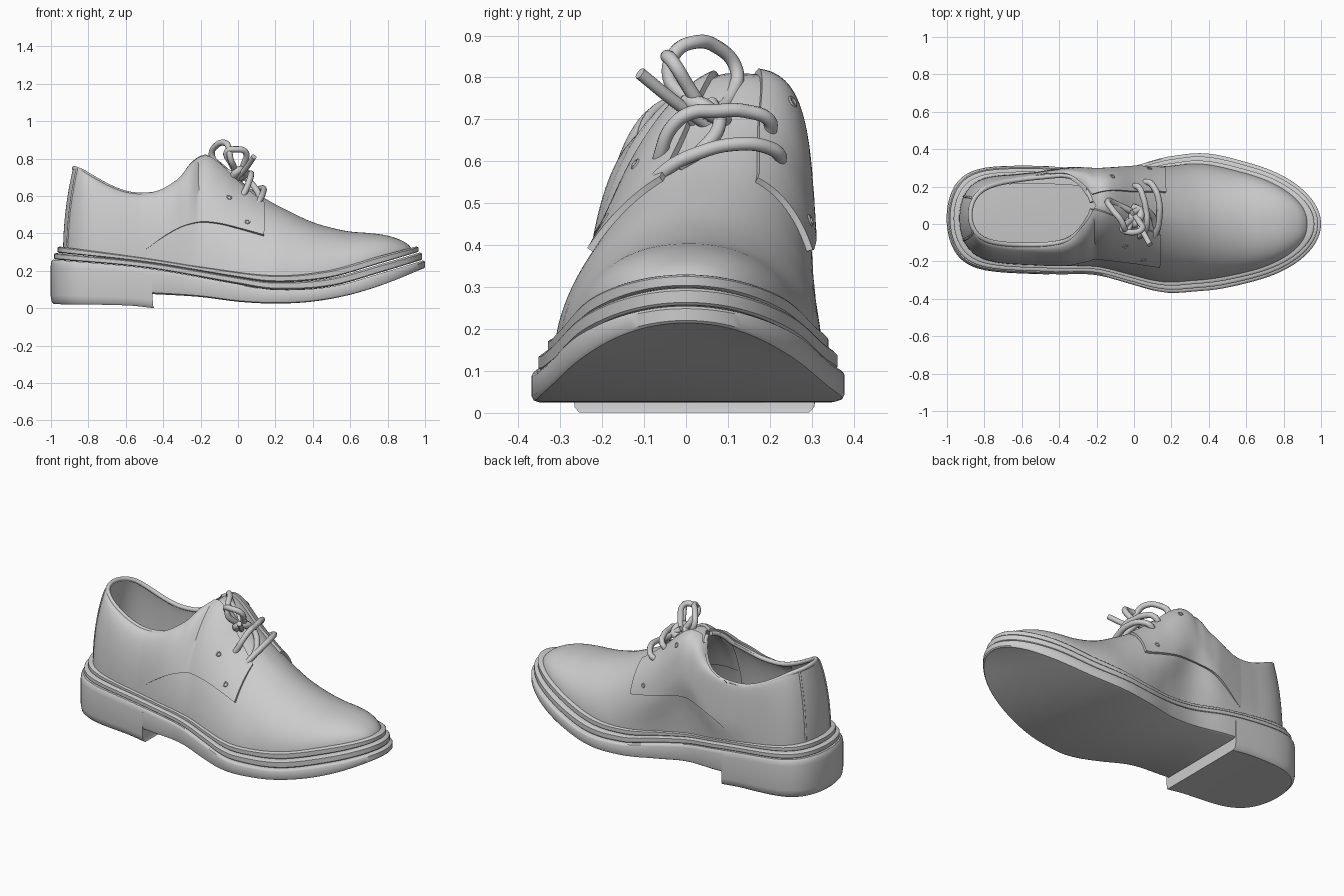
import bpy, bmesh, math
from mathutils import Vector

cube = bpy.data.objects.get("Cube")
if cube:
    bpy.data.objects.remove(cube, do_unlink=True)

grey = bpy.data.materials.new("plain grey")
grey.use_nodes = True
grey.diffuse_color = (0.6, 0.6, 0.6, 1)
grey.node_tree.nodes["Principled BSDF"].inputs["Base Color"].default_value = (0.6, 0.6, 0.6, 1)


def tab(x, pts):
    """Smooth interpolation through (position, value) pairs."""
    if x <= pts[0][0]:
        return pts[0][1]
    if x >= pts[-1][0]:
        return pts[-1][1]
    i = max(k for k in range(len(pts) - 1) if pts[k][0] <= x)

    def slope(k):
        a, b = pts[max(k - 1, 0)], pts[min(k + 1, len(pts) - 1)]
        return (b[1] - a[1]) / (b[0] - a[0])
    (x0, y0), (x1, y1) = pts[i], pts[i + 1]
    h = x1 - x0
    t = (x - x0) / h
    return ((2*t**3 - 3*t**2 + 1) * y0 + (t**3 - 2*t**2 + t) * h * slope(i)
            + (3*t**2 - 2*t**3) * y1 + (t**3 - t**2) * h * slope(i + 1))


# Sole outline: half width and centre line along the length
HALF = [(-1, .28), (-.6, .287), (-.4, .287), (-.2, .278), (0, .318), (.1, .347),
        (.2, .366), (.4, .37), (.6, .347), (.8, .327), (1, .3)]
MID = [(-1, .03), (-.4, .018), (0, -.008), (.2, -.003), (.35, .01), (.6, .007), (1, 0)]
# Heights of the sole layers
Z0 = [(-1, .10), (-.45, .075), (-.2, .06), (0, .035), (.2, .025), (.4, .035), (.6, .07), (.8, .13), (1, .212)]
Z1 = [(-1, .26), (-.5, .215), (0, .13), (.2, .10), (.5, .115), (.8, .195), (1, .255)]
Z2 = [(-1, .295), (-.5, .245), (0, .165), (.2, .14), (.5, .16), (.8, .24), (1, .298)]
Z3 = [(-1, .33), (-.5, .265), (-.2, .22), (.2, .175), (.5, .20), (.8, .28), (1, .33)]
ZHEEL = [(-1, .022), (-.6, .015), (-.45, .0)]
# Upper: top height, top centre, opening half width, left bulge, fullness of each side
TOP = [(-.935, .755), (-.88, .735), (-.8, .695), (-.7, .65), (-.6, .62), (-.5, .612), (-.4, .63), (-.3, .69),
       (-.24, .77), (-.17, .81), (-.1, .775), (0, .69), (.14, .59), (.3, .505), (.4, .46), (.5, .43),
       (.6, .41), (.7, .402), (.8, .388), (.88, .36), (.92, .33), (.935, .30)]
TOPMID = [(-1, .045), (-.5, .07), (-.2, .1), (0, .07), (.3, .03), (.6, .01), (1, 0)]
OPEN = [(-1, .17), (-.8, .175), (-.5, .19), (-.38, .185), (-.32, .16), (-.27, .11), (-.235, .05), (-.215, 0), (1, 0)]
BULGE = [(-.65, 0), (-.4, .025), (-.2, .05), (0, .045), (.15, .015), (.3, 0)]
FULL = {1: [(-1, 2), (-.4, 2.4), (-.2, 4.2), (0, 3), (.14, 2.5), (.35, 2.0), (.9, 2.3)],
        -1: [(-1, 2), (-.4, 1.9), (-.2, 1.65), (.1, 1.6), (.35, 1.9), (.9, 2.3)]}
LEN = .935


def taper(u):
    return math.sqrt(max(0, 1 - abs(u) ** (11 if u < 0 else 4)))


def stations(a, b, n):
    return [a + (b - a) * (1 - math.cos(math.pi * i / n)) / 2 for i in range(n + 1)]


def make(name, verts, faces):
    me = bpy.data.meshes.new(name)
    me.from_pydata([tuple(v) for v in verts], [], faces)
    bm = bmesh.new()
    bm.from_mesh(me)
    bmesh.ops.remove_doubles(bm, verts=bm.verts, dist=.0004)
    bmesh.ops.recalc_face_normals(bm, faces=bm.faces)
    bm.to_mesh(me)
    bm.free()
    ob = bpy.data.objects.new(name, me)
    bpy.context.collection.objects.link(ob)
    me.materials.append(grey)
    return ob


def slab(name, a, b, inset, low, high, lift=0, n=70):
    """Closed sole layer with softened edges."""
    us, verts, faces = stations(a, b, n), [], []
    rings = [(.018, 0), (.005, .06), (0, .2), (0, .85), (.004, .95), (.012, 1)]
    for d, t in rings:
        d += inset
        for side, seq in ((1, us), (-1, us[::-1])):
            for u in seq:
                x = u * (1 - d)
                y = tab(u, MID) + side * tab(u, HALF) * taper(u) * (1 - d / .34)
                lo, hi = tab(u, low), tab(u, high)
                verts.append((x, y, lo + (hi - lo) * t + lift))
    m = 2 * (n + 1)
    for r in range(len(rings) - 1):
        for i in range(m):
            j = (i + 1) % m
            faces.append((r*m + i, r*m + j, r*m + m + j, r*m + m + i))
    for base in (0, (len(rings) - 1) * m):
        for i in range(n):
            faces.append((base + i, base + i + 1, base + m - 2 - i, base + m - 1 - i))
    return make(name, verts, faces)


def wall(u, side, s):
    """Point on the upper: u along the shoe, s from sole (0) to top (1)."""
    x = u * LEN
    s = min(max(s, 0), 1)
    yb = tab(u, MID) + side * tab(u, HALF) * taper(u) * .85
    yt = tab(x, TOPMID) + side * max(0, tab(x, OPEN)) * taper(u)
    if side > 0:
        yb += tab(x, BULGE) * math.sin(min(1, s * 4) * math.pi / 2)
    if u > .8:
        yt *= taper(u)
    zb, zt = tab(u, Z3) - .03, tab(x, TOP)
    k = 2 / tab(x, FULL[side])
    a = s * math.pi / 2
    f = max(0, math.sin(a)) ** k
    shear = .055 * f * f * max(0, (-.6 - u) / .4)
    return Vector((x + shear, yt + (yb - yt) * max(0, math.cos(a)) ** k, zb + (zt - zb) * f))


def level(u, side, z):
    """s value at which the wall reaches height z."""
    zb, zt = tab(u, Z3) - .03, tab(u * LEN, TOP)
    f = min(max((z - zb) / (zt - zb), 0), 1)
    return math.asin(f ** (tab(u * LEN, FULL[side]) / 2)) * 2 / math.pi


def normal(u, side, s):
    s = min(max(s, .02), .98)
    n = (wall(u + .01, side, s) - wall(u - .01, side, s)).cross(wall(u, side, s + .01) - wall(u, side, s - .01))
    n.normalize()
    p = wall(u, side, s)
    return n if n.dot(p - Vector((p.x, .03, .3))) > 0 else -n


def grid_faces(rows, cols, base=0):
    return [(base + i*cols + j, base + (i+1)*cols + j, base + (i+1)*cols + j + 1, base + i*cols + j + 1)
            for i in range(rows - 1) for j in range(cols - 1)]


def tube(name, pts, radius):
    cu = bpy.data.curves.new(name, 'CURVE')
    cu.dimensions = '3D'
    cu.bevel_depth, cu.bevel_resolution, cu.use_fill_caps = radius, 3, True
    cu.resolution_u = 8
    sp = cu.splines.new('BEZIER')
    sp.bezier_points.add(len(pts) - 1)
    for bp, p in zip(sp.bezier_points, pts):
        bp.co = p
        bp.handle_left_type = bp.handle_right_type = 'AUTO'
    ob = bpy.data.objects.new(name, cu)
    bpy.context.collection.objects.link(ob)
    cu.materials.append(grey)
    return ob


# Sole layers and heel
slab("heel_block", -1, -.455, -.002, ZHEEL, Z1, n=40)
slab("outsole", -1, 1, 0, Z0, Z1)
slab("midsole", -1, 1, .016, Z1, Z2)
slab("welt", -1, 1, .036, Z2, Z3)
slab("insole", -.97, -.1, .11, Z3, Z3, lift=.012, n=40)

# Upper shell, and the lining seen through the opening
for name, a, b, n, shrink in (("upper", -1, 1, 100, False), ("lining", -1, -.24 / LEN, 50, True)):
    verts, faces, cols = [], [], 29
    for side in (1, -1):
        base = len(verts)
        for u in stations(a, b, n):
            for j in range(cols):
                p = wall(u, side, j / (cols - 1))
                if shrink:
                    p = Vector((-.55 + (p.x + .55) * .955, .07 + (p.y - .07) * .9, p.z))
                verts.append(p)
        faces += grid_faces(n + 1, cols, base)
    make(name, verts, faces)

# Rolled collar edge
us = stations(-1, -.225 / LEN, 26)
rim = [wall(u, 1, 1) for u in us[::-1]] + [wall(u, -1, 1) for u in us[1:]]
tube("collar_edge", [(p.x * .995, .07 + (p.y - .07) * .95, p.z - .006) for p in rim], .013)

# Lacing flaps laid over the upper and sinking into it at the back, eyelets and heel seams
HEM = [(-.62, .25), (-.5, .31), (-.4, .38), (-.3, .435), (-.2, .458), (-.1, .45), (0, .425), (.14, .385)]
EDGE = [(-.62, .99), (-.3, .99), (-.22, .95), (-.1, .87), (.14, .76)]
EYELETS = {1: ((.08, .455), (-.12, .735)), -1: ((.05, .455), (-.05, .585))}
for side, word in ((1, "left"), (-1, "right")):
    end = .165 if side > 0 else .14
    verts, rows, cols = [], 40, 18
    for i in range(rows):
        x = -.62 + (end + .62) * i / (rows - 1)
        u = x / LEN
        s0, s1 = level(u, side, tab(x, HEM)), tab(x, EDGE)
        lift = .005 - .018 * min(1, max(0, (-.34 - x) / .22))
        for j in range(cols):
            s = s0 + (s1 - s0) * j / (cols - 1)
            verts.append(wall(u, side, s) + normal(u, side, s) * lift)
    flap = make(word + "_flap", verts, grid_faces(rows, cols))
    sol = flap.modifiers.new("thickness", 'SOLIDIFY')
    sol.thickness, sol.offset = .02, 0
    for k, (x, z) in enumerate(EYELETS[side]):
        s = level(x / LEN, side, z)
        n = normal(x / LEN, side, s)
        bpy.ops.mesh.primitive_torus_add(major_radius=.011, minor_radius=.004, major_segments=16, minor_segments=6,
                                         location=wall(x / LEN, side, s) + n * .015,
                                         rotation=n.to_track_quat('Z', 'Y').to_euler())
        eye = bpy.context.object
        eye.name = "%s_eyelet_%d" % (word, k + 1)
        eye.data.materials.append(grey)
    tube(word + "_heel_seam", [wall(-.975, side, .05 + .095 * j) for j in range(11)], .006)

# Laces: crossing bars, bow loops and a loose end
R = .0165
tube("lower_lace", [(.06, -.10, .49), (.09, -.085, .535), (.12, -.04, .585), (.135, .03, .62), (.135, .11, .64),
                    (.11, .19, .635), (.07, .225, .61), (.03, .2, .59)], R)
tube("upper_lace", [(.0, -.07, .57), (.035, -.06, .62), (.06, -.035, .68), (.07, .01, .715), (.065, .07, .72),
                    (.05, .14, .72), (.02, .2, .695), (-.02, .19, .65)], R)
tube("cross_lace", [(.12, -.02, .585), (.10, .04, .63), (.05, .08, .69), (-.01, .06, .74)], R)
tube("large_loop", [(-.01, .06, .70), (-.02, .0, .75), (-.04, -.04, .80), (-.05, -.025, .86), (-.07, .02, .884),
                    (-.11, .07, .875), (-.14, .12, .82), (-.10, .11, .76), (-.02, .07, .71)], R)
tube("small_loop", [(0, .03, .71), (-.04, .0, .78), (-.06, -.03, .835), (-.01, -.045, .85),
                    (.04, -.03, .835), (.03, .01, .77), (0, .05, .71)], R)
tube("lace_knot", [(-.03, .02, .70), (0, .0, .735), (.03, .03, .735), (.03, .07, .71), (-.01, .09, .70)], R * 1.3)
tube("lace_end", [(-.02, .06, .68), (.04, -.03, .745), (.085, -.11, .81)], R * .9)

# Turn tubes into meshes and smooth everything
bpy.ops.object.select_all(action='DESELECT')
made = [o for o in bpy.context.collection.objects if o.type in {'MESH', 'CURVE'}]
for o in made:
    o.select_set(True)
bpy.context.view_layer.objects.active = made[0]
bpy.ops.object.convert(target='MESH')
bpy.ops.object.shade_smooth_by_angle(angle=math.radians(38))
